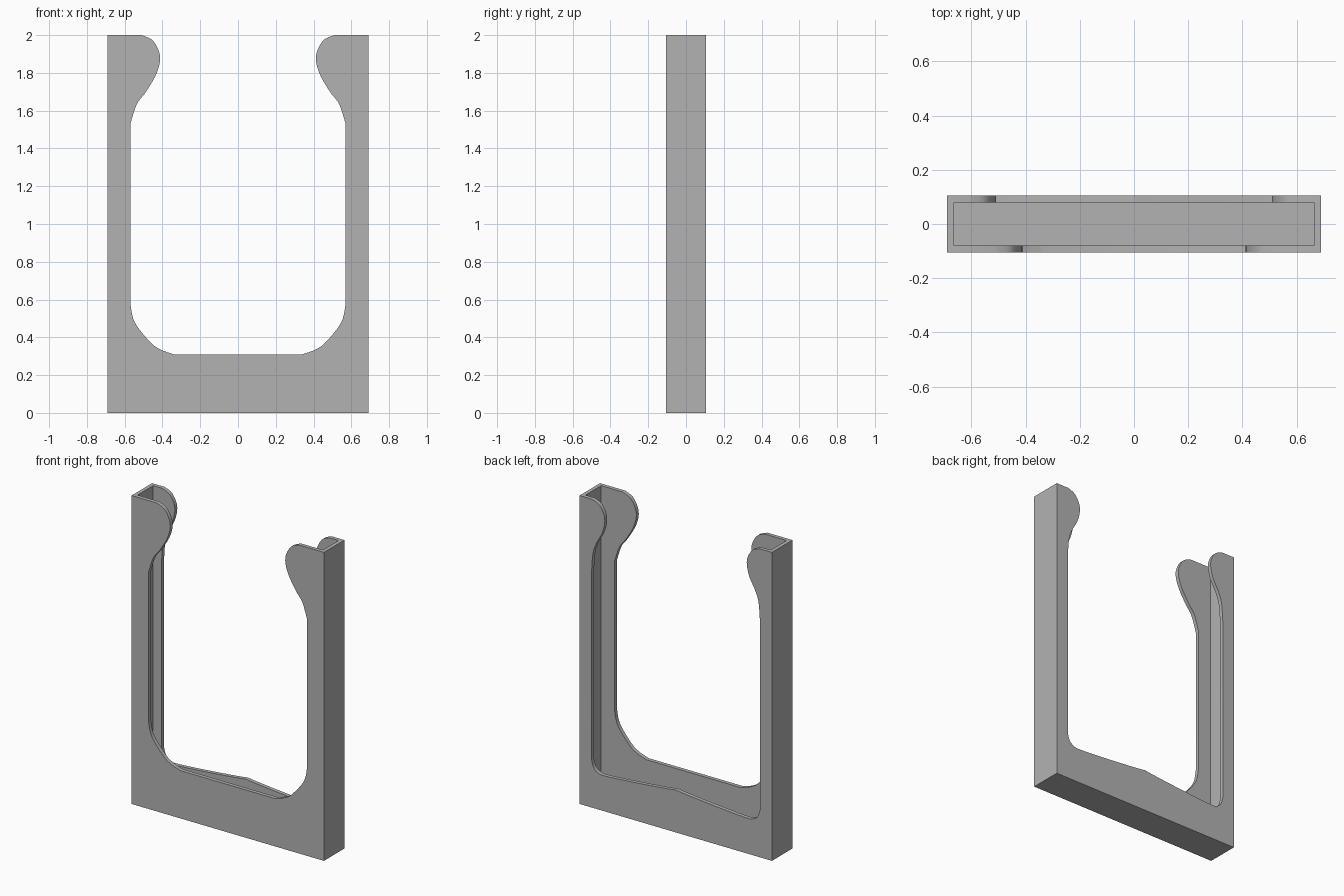
import bpy
import bmesh
from mathutils import Vector

cube = bpy.data.objects.get("Cube")
if cube:
    bpy.data.objects.remove(cube, do_unlink=True)

HALF_W, HALF_D, HEIGHT, WALL = 0.69, 0.105, 2.0, 0.025

grey = bpy.data.materials.new("plain grey")
grey.use_nodes = True
grey.diffuse_color = (0.45, 0.45, 0.45, 1)
grey.node_tree.nodes["Principled BSDF"].inputs["Base Color"].default_value = grey.diffuse_color


def finish(bm, name):
    bmesh.ops.recalc_face_normals(bm, faces=bm.faces)
    mesh = bpy.data.meshes.new(name)
    bm.to_mesh(mesh)
    bm.free()
    mesh.materials.append(grey)
    obj = bpy.data.objects.new(name, mesh)
    bpy.context.collection.objects.link(obj)
    return obj


def box(name, low, high):
    bm = bmesh.new()
    bmesh.ops.create_cube(bm, size=1)
    low, high = Vector(low), Vector(high)
    for v in bm.verts:
        v.co = (low + high) / 2 + v.co * (high - low)
    return finish(bm, name)


def smooth_path(points, steps=6):
    """Catmull-Rom curve through the points."""
    p = [Vector(q) for q in points]
    p = [p[0]] + p + [p[-1]]
    path = []
    for a, b, c, d in zip(p, p[1:], p[2:], p[3:]):
        for i in range(steps):
            t = i / steps
            path.append(0.5 * (2 * b + (c - a) * t + (2 * a - 5 * b + 4 * c - d) * t * t
                               + (3 * b - a - 3 * c + d) * t ** 3))
    return path + [p[-1]]


def wall(name, y, lobe, corner):
    """Open-topped plate: half its inner edge is a lobe and a rounded corner, mirrored."""
    half = [Vector((HALF_W, 0)), Vector((HALF_W, HEIGHT))]
    half += smooth_path(lobe) + smooth_path(corner)
    outline = half + [Vector((-q.x, q.y)) for q in reversed(half) if q.x > 0.001]
    bm = bmesh.new()
    face = bm.faces.new([bm.verts.new((q.x, y, q.y)) for q in outline])
    out = bmesh.ops.extrude_face_region(bm, geom=[face])
    for v in out["geom"]:
        if isinstance(v, bmesh.types.BMVert):
            v.co.y += WALL
    obj = finish(bm, name)
    bpy.ops.object.select_all(action="DESELECT")
    obj.select_set(True)
    bpy.context.view_layer.objects.active = obj
    bpy.ops.object.shade_smooth_by_angle(angle=0.6)


# Front wall with large grip lobes and wide lower corners
wall("front_wall", -HALF_D,
     [(0.51, 2.0), (0.45, 1.97), (0.413, 1.89), (0.43, 1.80), (0.487, 1.70),
      (0.535, 1.635), (0.57, 1.53)],
     [(0.57, 0.58), (0.547, 0.48), (0.465, 0.375), (0.41, 0.335), (0.34, 0.31)])

# Back wall with smaller lobes and a gently raised lower edge
wall("back_wall", HALF_D - WALL,
     [(0.60, 2.0), (0.545, 1.973), (0.51, 1.90), (0.524, 1.81), (0.57, 1.72),
      (0.594, 1.65), (0.604, 1.53)],
     [(0.604, 0.31), (0.59, 0.265), (0.56, 0.238), (0.51, 0.23), (0.33, 0.242),
      (0.1, 0.263), (0.0, 0.275)])

# Side walls and floor joining the two plates
inner = HALF_D - WALL
box("left_side", (HALF_W - WALL, -inner, 0), (HALF_W, inner, HEIGHT))
box("right_side", (-HALF_W, -inner, 0), (WALL - HALF_W, inner, HEIGHT))
box("floor", (WALL - HALF_W, -inner, 0), (HALF_W - WALL, inner, WALL))
